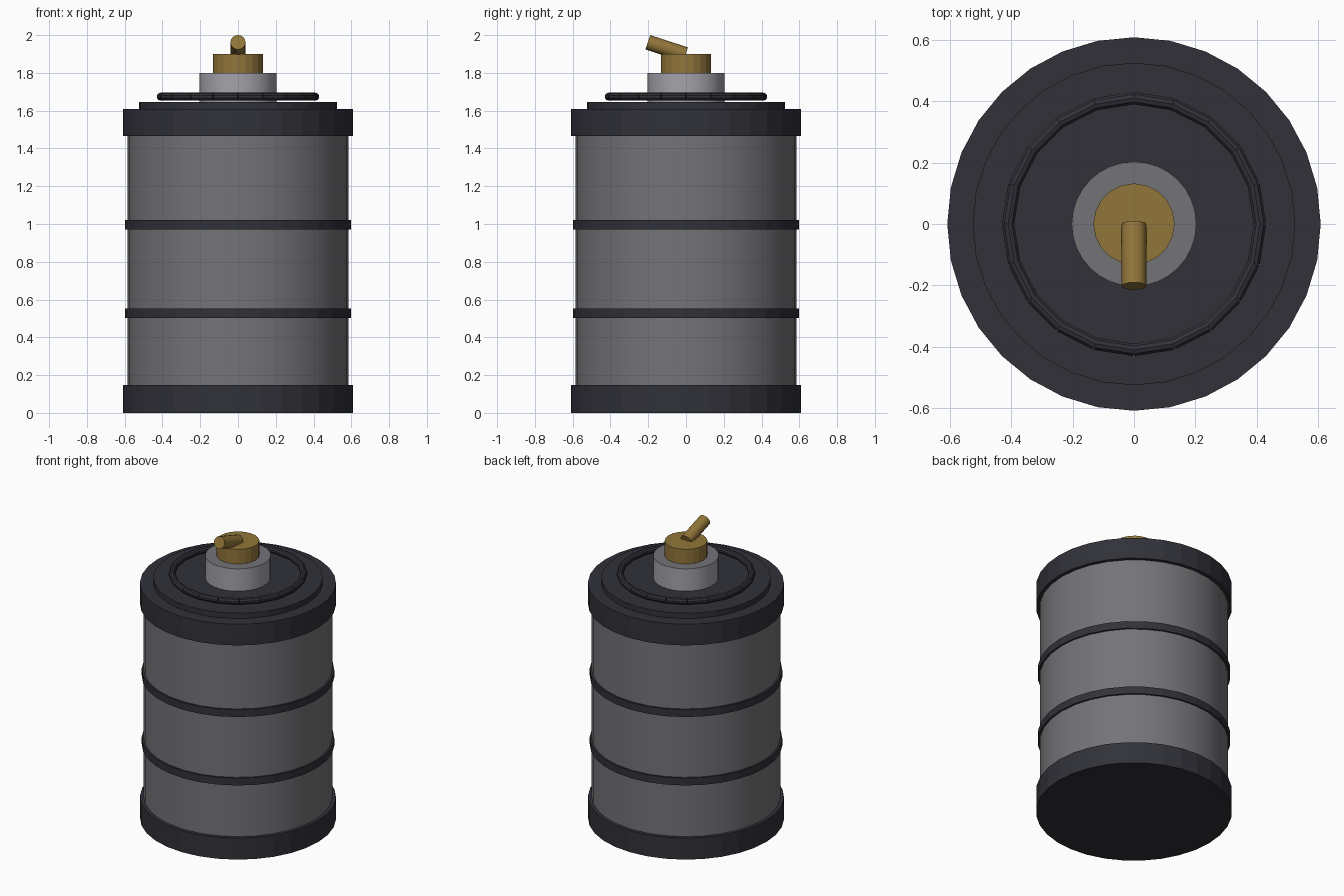
import bpy, math
from mathutils import Vector

if "Cube" in bpy.data.objects:
    bpy.data.objects.remove(bpy.data.objects["Cube"])


def srgb(r, g, b):
    lin = [((c / 255 + 0.055) / 1.055) ** 2.4 for c in (r, g, b)]
    return (*lin, 1.0)


def material(name, rgb):
    m = bpy.data.materials.new(name)
    m.diffuse_color = srgb(*rgb)
    m.use_nodes = True
    m.node_tree.nodes["Principled BSDF"].inputs["Base Color"].default_value = m.diffuse_color
    return m


dark = material("dark_rubber", (49, 49, 57))
grey = material("grey_metal", (116, 115, 119))
light = material("light_metal", (165, 163, 170))
brass = material("brass", (146, 118, 58))


def rod(name, a, b, radius, sides, mat, smooth=True):
    """Cylinder running from point a to point b."""
    a, b = Vector(a), Vector(b)
    bpy.ops.mesh.primitive_cylinder_add(
        vertices=sides, radius=radius, depth=(b - a).length, location=(a + b) / 2,
        rotation=(b - a).to_track_quat('Z', 'Y').to_euler())
    ob = bpy.context.object
    ob.name = name
    ob.data.materials.append(mat)
    if smooth:
        bpy.ops.object.shade_smooth_by_angle(angle=math.radians(35))
    return ob


def drum(name, z0, z1, radius, sides, mat, smooth=True):
    return rod(name, (0, 0, z0), (0, 0, z1), radius, sides, mat, smooth)


# Barrel, end caps and hoops
drum("body", 0.1, 1.55, 0.585, 32, grey)
drum("bottom_cap", 0, 0.147, 0.608, 32, dark, False)
drum("top_cap", 1.465, 1.61, 0.608, 32, dark, False)
for i, z in enumerate((0.527, 0.995)):
    drum(f"hoop_{i + 1}", z - 0.025, z + 0.025, 0.597, 32, dark, False)

# Lid and neck, whose top face is the darker metal
drum("lid", 1.60, 1.647, 0.525, 32, dark, False)
neck = drum("neck", 1.64, 1.80, 0.203, 32, light)
neck.data.materials.append(grey)
for f in neck.data.polygons:
    if f.normal.z > 0.9:
        f.material_index = 1

# Valve knob and tilted lever
drum("valve_knob", 1.79, 1.90, 0.132, 20, brass, False)
rod("valve_lever", (0, -0.002, 1.897), (0, -0.202, 1.962), 0.04, 16, brass)

# Ring on the lid made of short straight links
N, R = 20, 0.41
for i in range(N):
    pts = [(R * math.cos(t), R * math.sin(t), 1.674)
           for t in (2 * math.pi * i / N, 2 * math.pi * (i + 1) / N)]
    rod(f"ring_link_{i + 1}", *pts, 0.021, 10, dark).data.update()
